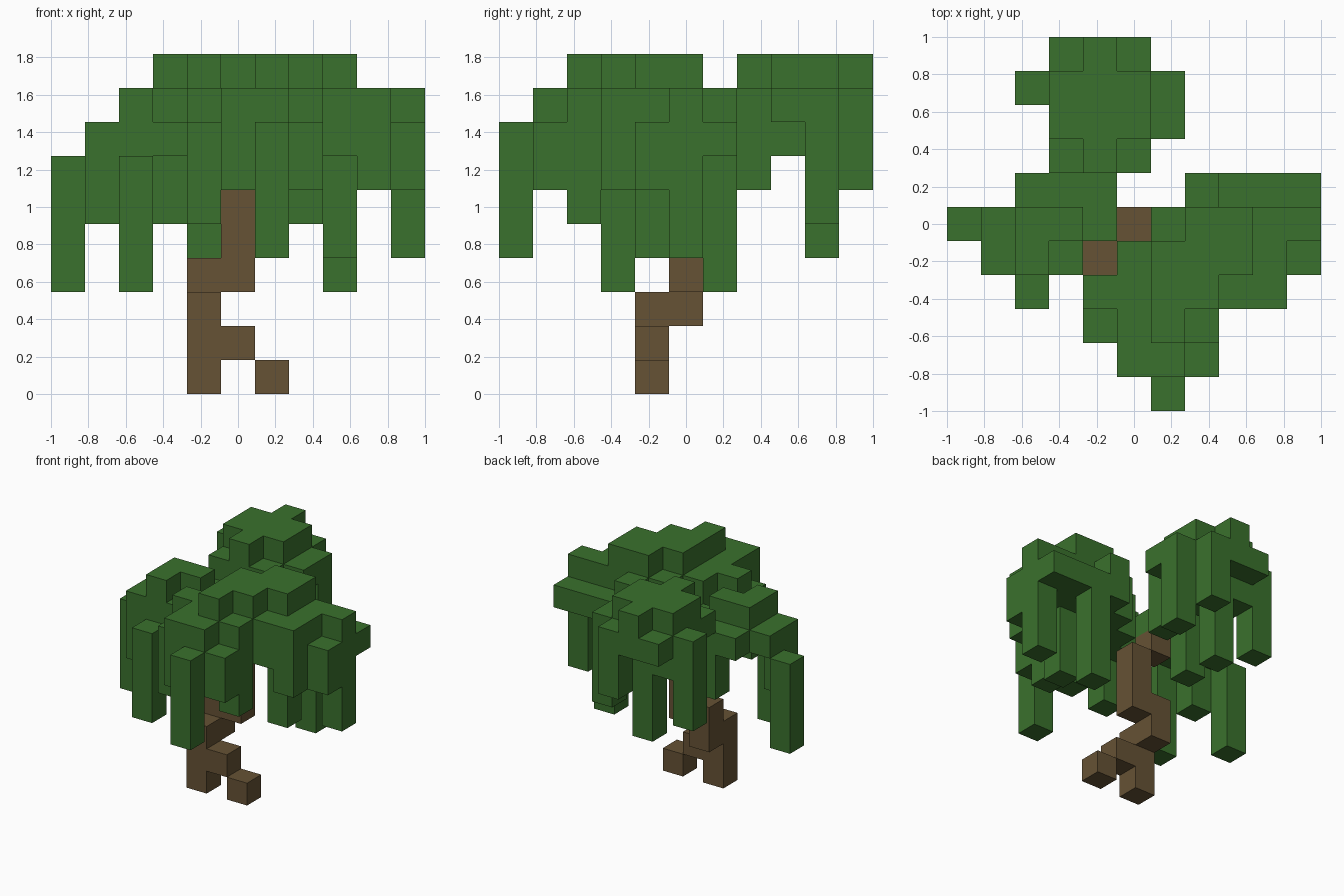
import bpy
import bmesh
from mathutils import Vector

UNIT = 2 / 11  # edge of one block
ORIGIN = Vector((-1, -1, 0))

default_cube = bpy.data.objects.get("Cube")
if default_cube:
    bpy.data.objects.remove(default_cube, do_unlink=True)


def make_material(name, colour):
    material = bpy.data.materials.new(name)
    material.use_nodes = True
    material.diffuse_color = colour
    material.node_tree.nodes["Principled BSDF"].inputs["Base Color"].default_value = colour
    return material


def slab(columns, rows, layers):
    """Block cells filling an inclusive range on each axis."""
    spans = [range(first, last + 1) for first, last in (columns, rows, layers)]
    return {(x, y, z) for x in spans[0] for y in spans[1] for z in spans[2]}


def strand(column, row, bottom, top):
    """One vertical run of blocks."""
    return slab((column, column), (row, row), (bottom, top))


def build_blocks(name, cells, material):
    """Outer skin of a set of cells, with hidden faces left out."""
    bm = bmesh.new()
    for cell in sorted(cells):
        for axis in range(3):
            for sign in (-1, 1):
                neighbour = list(cell)
                neighbour[axis] += sign
                if tuple(neighbour) in cells:
                    continue
                normal, u, v = Vector(), Vector(), Vector()
                normal[axis] = sign / 2
                u[(axis + 1) % 3] = sign / 2
                v[(axis + 2) % 3] = 1 / 2
                centre = Vector(cell) + Vector((0.5, 0.5, 0.5)) + normal
                corners = (centre - u - v, centre + u - v, centre + u + v, centre - u + v)
                bm.faces.new([bm.verts.new(ORIGIN + p * UNIT) for p in corners])
    bmesh.ops.remove_doubles(bm, verts=bm.verts, dist=UNIT / 100)
    mesh = bpy.data.meshes.new(name)
    bm.to_mesh(mesh)
    bm.free()
    mesh.materials.append(material)
    part = bpy.data.objects.new(name, mesh)
    bpy.context.collection.objects.link(part)
    return part


leaf_green = make_material("leaf green", (0.042, 0.165, 0.026, 1))
bark_brown = make_material("bark brown", (0.132, 0.085, 0.035, 1))

# Crooked trunk with a stepping root and a branch stub
trunk = set().union(
    strand(4, 4, 0, 2),
    strand(4, 5, 2, 3),
    strand(5, 5, 3, 5),
    strand(4, 5, 6, 6),
)
root = strand(5, 4, 1, 1) | strand(6, 4, 0, 0)
build_blocks("trunk", trunk, bark_brown)
build_blocks("root", root, bark_brown)

# Low crown on the -x side with hanging strands
side_crown = set().union(
    slab((2, 2), (4, 5), (7, 8)),
    strand(3, 5, 7, 8),
    strand(3, 4, 7, 7),
    strand(4, 5, 7, 7),
    slab((2, 4), (6, 6), (7, 7)),
    strand(0, 5, 3, 6),
    strand(1, 4, 5, 7),
    strand(1, 5, 7, 7),
    strand(2, 3, 3, 6),
    strand(3, 6, 5, 7),
)
build_blocks("side_crown", side_crown, leaf_green)

# Tall rear crown with a cross-shaped cap
rear_crown = set().union(
    slab((3, 5), (8, 9), (7, 9)),
    slab((4, 4), (7, 10), (8, 9)),
    strand(3, 7, 8, 8),
    strand(5, 7, 6, 8),
    strand(3, 10, 8, 8),
    strand(5, 10, 6, 8),
    strand(6, 8, 8, 8),
    strand(2, 9, 5, 8),
    strand(6, 9, 5, 8),
    strand(4, 9, 4, 7),
)
build_blocks("rear_crown", rear_crown, leaf_green)

# Broad front crown: body, stepped cap, then strands
front_crown = set().union(
    slab((5, 7), (2, 4), (7, 8)),
    slab((6, 9), (4, 5), (7, 8)),
    slab((8, 9), (3, 3), (7, 8)),
    slab((6, 6), (2, 4), (9, 9)),
    slab((7, 7), (3, 5), (9, 9)),
    slab((8, 8), (4, 5), (9, 9)),
    slab((7, 7), (6, 6), (7, 8)),
    slab((9, 10), (6, 6), (7, 7)),
    strand(4, 2, 5, 7),
    strand(4, 3, 7, 8),
    strand(5, 1, 6, 8),
    strand(6, 1, 7, 8),
    strand(6, 0, 4, 7),
    strand(7, 1, 6, 7),
    strand(7, 2, 5, 8),
    strand(9, 3, 6, 8),
    strand(8, 4, 4, 7),
    strand(8, 6, 3, 7),
    strand(10, 4, 6, 7),
    strand(10, 5, 4, 8),
)
build_blocks("front_crown", front_crown, leaf_green)
